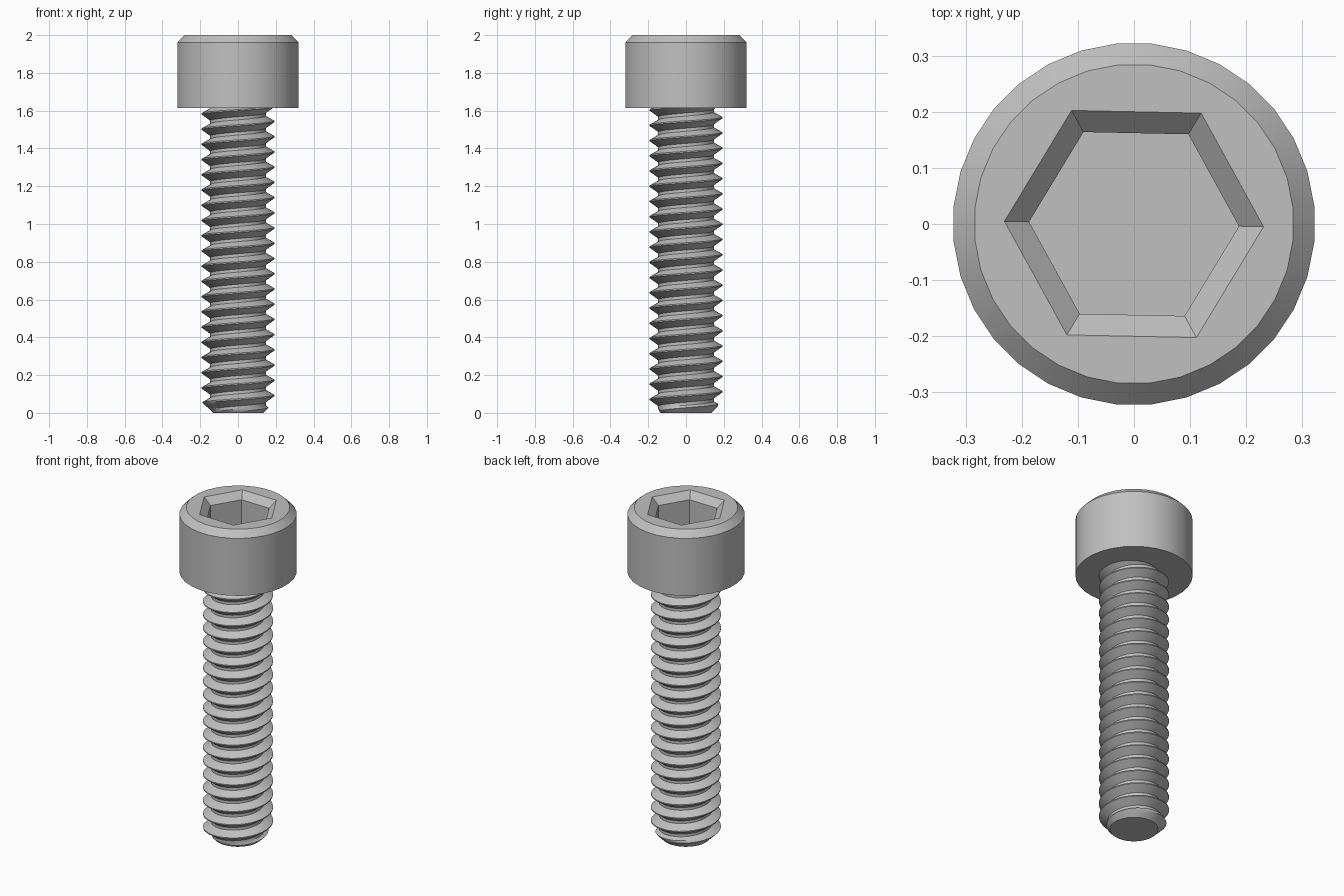
import bpy
import bmesh
from math import sin, cos, pi, radians, atan2

if "Cube" in bpy.data.objects:
    bpy.data.objects.remove(bpy.data.objects["Cube"], do_unlink=True)

steel = bpy.data.materials.new("steel_grey")
steel.use_nodes = True
GREY = (0.53, 0.53, 0.53, 1)
steel.diffuse_color = GREY
steel.node_tree.nodes["Principled BSDF"].inputs["Base Color"].default_value = GREY

SEGMENTS = 32
HEAD_BASE = 1.613


def ring(bm, count, radius, z, turn):
    return [bm.verts.new((radius * cos(turn + 2 * pi * i / count),
                          radius * sin(turn + 2 * pi * i / count), z))
            for i in range(count)]


def bridge(bm, a, b):
    for i in range(len(a)):
        j = (i + 1) % len(a)
        bm.faces.new((a[i], a[j], b[j], b[i]))


def loop_edges(bm, loop):
    return [bm.edges.get((v, loop[i - 1])) for i, v in enumerate(loop)]


def finish(bm, name):
    bmesh.ops.recalc_face_normals(bm, faces=bm.faces)
    mesh = bpy.data.meshes.new(name)
    bm.to_mesh(mesh)
    bm.free()
    mesh.materials.append(steel)
    obj = bpy.data.objects.new(name, mesh)
    bpy.context.collection.objects.link(obj)
    bpy.ops.object.select_all(action='DESELECT')
    obj.select_set(True)
    bpy.context.view_layer.objects.active = obj
    bpy.ops.object.shade_smooth_by_angle(angle=radians(30))


# Cylinder head: chamfered rim with a chamfered hexagonal socket
bm = bmesh.new()
outer = [ring(bm, SEGMENTS, r, z, pi / SEGMENTS)
         for r, z in ((0.323, HEAD_BASE), (0.323, 1.962), (0.285, 2.0))]
socket = [ring(bm, 6, r, z, radians(-1.2))
          for r, z in ((0.231, 2.0), (0.187, 1.96), (0.187, 1.77))]
for rings in (outer, socket):
    for lower, upper in zip(rings, rings[1:]):
        bridge(bm, lower, upper)
bm.faces.new(outer[0])
bm.faces.new(socket[-1])
bmesh.ops.triangle_fill(bm, use_beauty=True,
                        edges=loop_edges(bm, outer[-1]) + loop_edges(bm, socket[0]))
finish(bm, "socket_head")

# Threaded shank: a V profile swept along a helix, cut by a cone at the tip
PITCH = 0.0806
ROOT, CREST, TIP = 0.147, 0.193, 0.133
MID = (ROOT + CREST) / 2
PROFILE = ((0.0, ROOT), (0.2, ROOT), (0.4, MID), (0.6, CREST), (0.68, CREST), (0.84, MID))

bm = bmesh.new()
columns = []
for s in range(SEGMENTS + 1):
    angle = 2 * pi * s / SEGMENTS
    column = []
    for turn in range(-2, 21):
        for part, radius in PROFILE:
            z = PITCH * (turn + part + 0.5 + s / SEGMENTS)
            z = min(max(z, 0), HEAD_BASE + 0.04)
            r = min(radius, TIP + z)
            column.append(bm.verts.new((r * cos(angle), r * sin(angle), z)))
    columns.append(column)
for a, b in zip(columns, columns[1:]):
    for i in range(len(a) - 1):
        bm.faces.new((a[i], b[i], b[i + 1], a[i + 1]))
bmesh.ops.remove_doubles(bm, verts=bm.verts, dist=0.0002)
tip = [v for v in bm.verts if v.co.z < 0.0001]
bm.faces.new(sorted(tip, key=lambda v: atan2(v.co.y, v.co.x)))
finish(bm, "threaded_shank")
